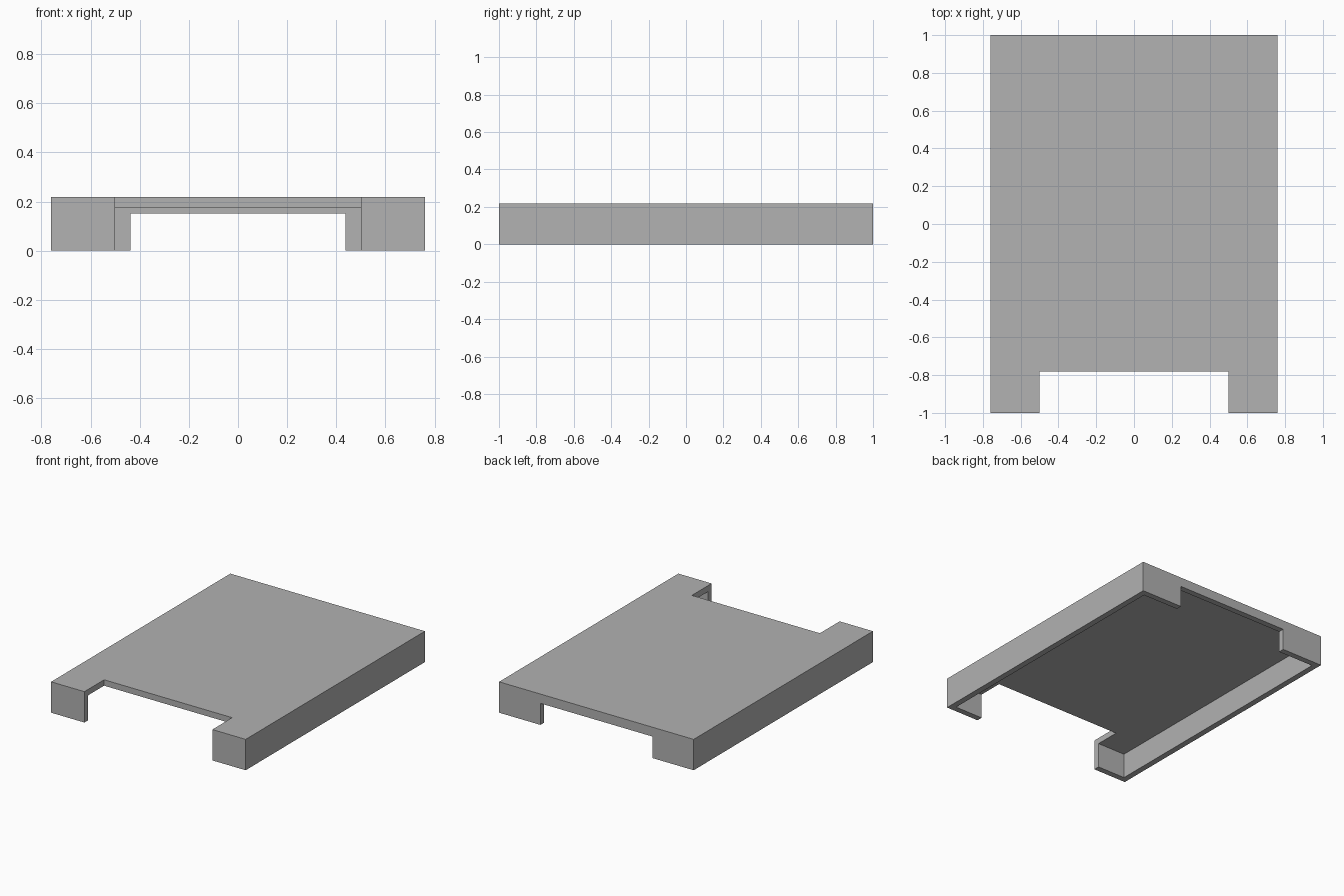
import bpy

# Overall dimensions
WIDTH, LENGTH, HEIGHT = 1.52, 2.0, 0.218
WALL = 0.042
NOTCH_HALF, NOTCH_BACK = 0.5, -0.78
OPENING_HALF, OPENING_TOP = 0.437, 0.152
MARGIN = 0.1

default_cube = bpy.data.objects.get("Cube")
if default_cube:
    bpy.data.objects.remove(default_cube, do_unlink=True)

# Single plain grey
grey = bpy.data.materials.new("plain grey")
grey.use_nodes = True
colour = (0.445, 0.445, 0.445, 1)
grey.diffuse_color = colour
grey.node_tree.nodes["Principled BSDF"].inputs["Base Color"].default_value = colour


def box(name, low, high):
    """Axis-aligned box between two corners, with its scale applied."""
    centre = [(a + b) / 2 for a, b in zip(low, high)]
    bpy.ops.mesh.primitive_cube_add(size=1, location=centre)
    obj = bpy.context.object
    obj.name = obj.data.name = name
    obj.scale = [b - a for a, b in zip(low, high)]
    bpy.ops.object.transform_apply(location=True, rotation=False, scale=True)
    obj.data.materials.append(grey)
    return obj


x, y = WIDTH / 2, LENGTH / 2
cover = box("cover_shell", (-x, -y, 0), (x, y, HEIGHT))

cutters = [
    # Hollow underside
    box("cavity_cutter", (WALL - x, WALL - y, -MARGIN),
        (x - WALL, y - WALL, HEIGHT - WALL)),
    # Notch through the deck and front wall
    box("front_notch_cutter", (-NOTCH_HALF, -y - MARGIN, -MARGIN),
        (NOTCH_HALF, NOTCH_BACK, HEIGHT + MARGIN)),
    # Opening below the back lintel
    box("back_opening_cutter", (-OPENING_HALF, y - WALL - MARGIN, -MARGIN),
        (OPENING_HALF, y + MARGIN, OPENING_TOP)),
]

for cutter in cutters:
    cutter.hide_render = True
    bpy.ops.object.select_all(action="DESELECT")
    bpy.context.view_layer.objects.active = cover
    cover.select_set(True)
    cut = cover.modifiers.new(cutter.name, "BOOLEAN")
    cut.operation = "DIFFERENCE"
    cut.solver = "EXACT"
    cut.object = cutter
    bpy.ops.object.modifier_apply(modifier=cut.name)
    bpy.data.objects.remove(cutter, do_unlink=True)
